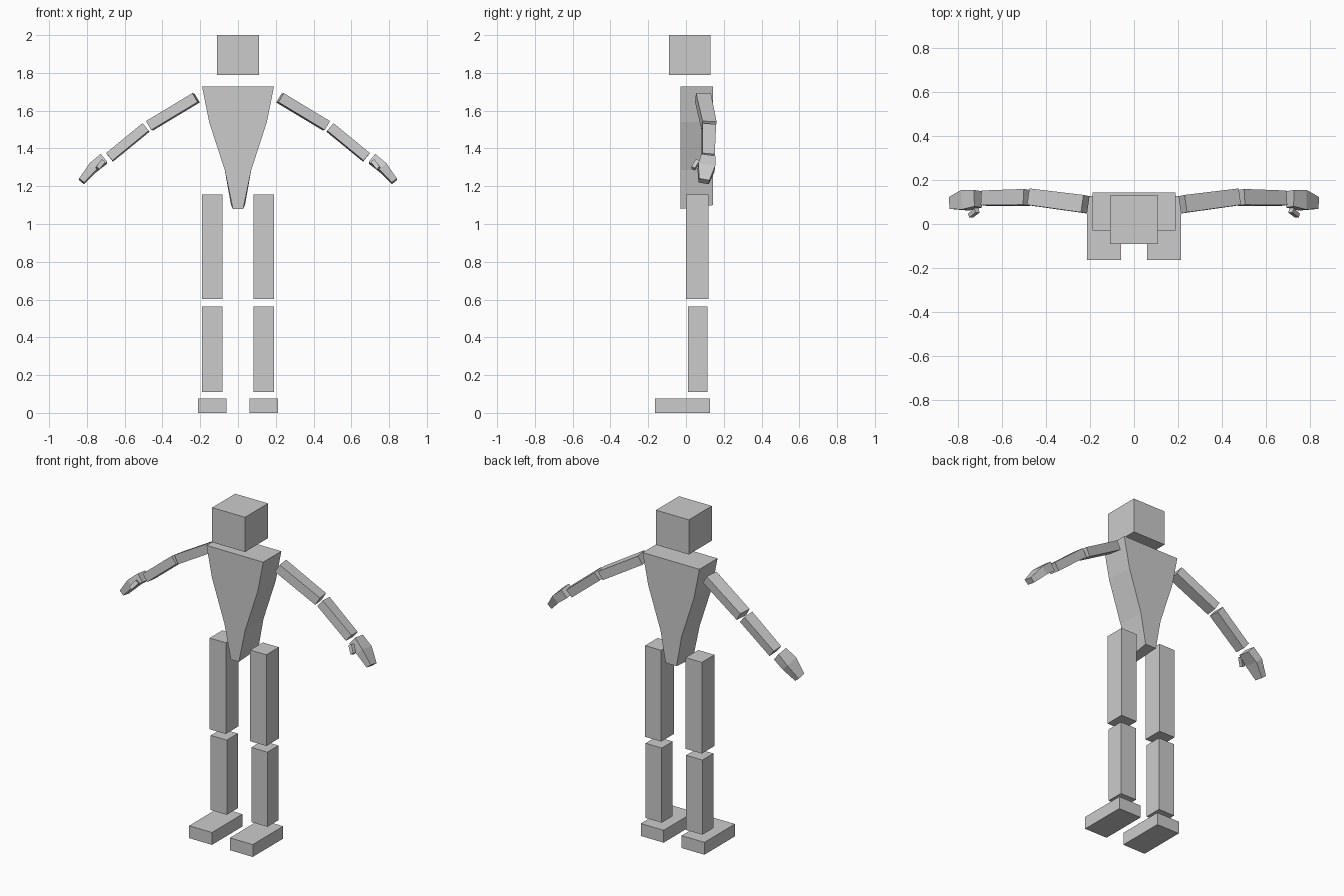
import bpy, bmesh, math
from mathutils import Vector

if "Cube" in bpy.data.objects:
    bpy.data.objects.remove(bpy.data.objects["Cube"])

grey = bpy.data.materials.new("plain grey")
grey.diffuse_color = (0.6, 0.6, 0.6, 1)
grey.use_nodes = True
grey.node_tree.nodes["Principled BSDF"].inputs["Base Color"].default_value = grey.diffuse_color


def loft(name, rings):
    """Join four-cornered rings into a closed solid."""
    bm = bmesh.new()
    loops = [[bm.verts.new(p) for p in ring] for ring in rings]
    bm.faces.new(loops[0])
    bm.faces.new(loops[-1])
    for a, b in zip(loops, loops[1:]):
        for i in range(4):
            j = (i + 1) % 4
            bm.faces.new((a[i], a[j], b[j], b[i]))
    bmesh.ops.recalc_face_normals(bm, faces=bm.faces)
    mesh = bpy.data.meshes.new(name)
    bm.to_mesh(mesh)
    bm.free()
    mesh.materials.append(grey)
    obj = bpy.data.objects.new(name, mesh)
    bpy.context.collection.objects.link(obj)
    return obj


def level(x0, x1, y0, y1, z):
    return [(x0, y0, z), (x1, y0, z), (x1, y1, z), (x0, y1, z)]


def box(name, x, y, z):
    return loft(name, [level(*x, *y, h) for h in z])


def limb(name, stations, tilt=0.0):
    """Loft along stations of (centre, depth, thickness), square to the path."""
    pts = [Vector(s[0]) for s in stations]
    rings = []
    for i, (_, depth, thick) in enumerate(stations):
        d = (pts[min(i + 1, len(pts) - 1)] - pts[max(i - 1, 0)]).normalized()
        up = d.cross(Vector((0, 1, 0))).normalized()
        if up.z < 0:
            up = -up
        side = up.cross(d).normalized()
        if side.y < 0:
            side = -side
        u = (up * math.cos(tilt) + side * math.sin(tilt)) * thick / 2
        w = (side * math.cos(tilt) - up * math.sin(tilt)) * depth / 2
        c = pts[i]
        rings.append([c - u - w, c - u + w, c + u + w, c + u - w])
    return loft(name, rings)


def mirrored(obj):
    """Add the matching part on the other side."""
    m = obj.modifiers.new("Mirror", 'MIRROR')
    m.use_axis = (True, False, False)


# Head and tapering torso
box("head", (-0.11, 0.11), (-0.09, 0.13), (1.79, 2.0))
torso = [level(-w, w, -0.03, 0.143, z)
         for z, w in ((1.727, 0.19), (1.54, 0.153), (1.285, 0.07))]
torso.append([(-0.027, -0.03, 1.08), (0.027, -0.03, 1.08),
              (0.037, 0.143, 1.10), (-0.037, 0.143, 1.10)])
loft("torso", torso)

# Legs
mirrored(box("thigh", (0.082, 0.19), (0.0, 0.12), (0.603, 1.155)))
mirrored(box("shin", (0.082, 0.19), (0.01, 0.115), (0.11, 0.562)))
mirrored(box("foot", (0.06, 0.213), (-0.163, 0.128), (0.0, 0.075)))

# Arms
mirrored(limb("upper_arm", [((0.222, 0.09, 1.668), 0.08, 0.055),
                            ((0.468, 0.122, 1.52), 0.075, 0.055)], 0.1))
mirrored(limb("forearm", [((0.487, 0.121, 1.511), 0.072, 0.052),
                          ((0.68, 0.117, 1.353), 0.066, 0.052)], 0.1))

# Hands and thumbs
mirrored(limb("hand", [((0.71, 0.115, 1.345), 0.075, 0.055),
                       ((0.768, 0.108, 1.298), 0.09, 0.05),
                       ((0.828, 0.095, 1.226), 0.055, 0.034)], 0.1))
mirrored(limb("thumb", [((0.715, 0.062, 1.332), 0.022, 0.024),
                        ((0.744, 0.038, 1.294), 0.02, 0.022)]))
